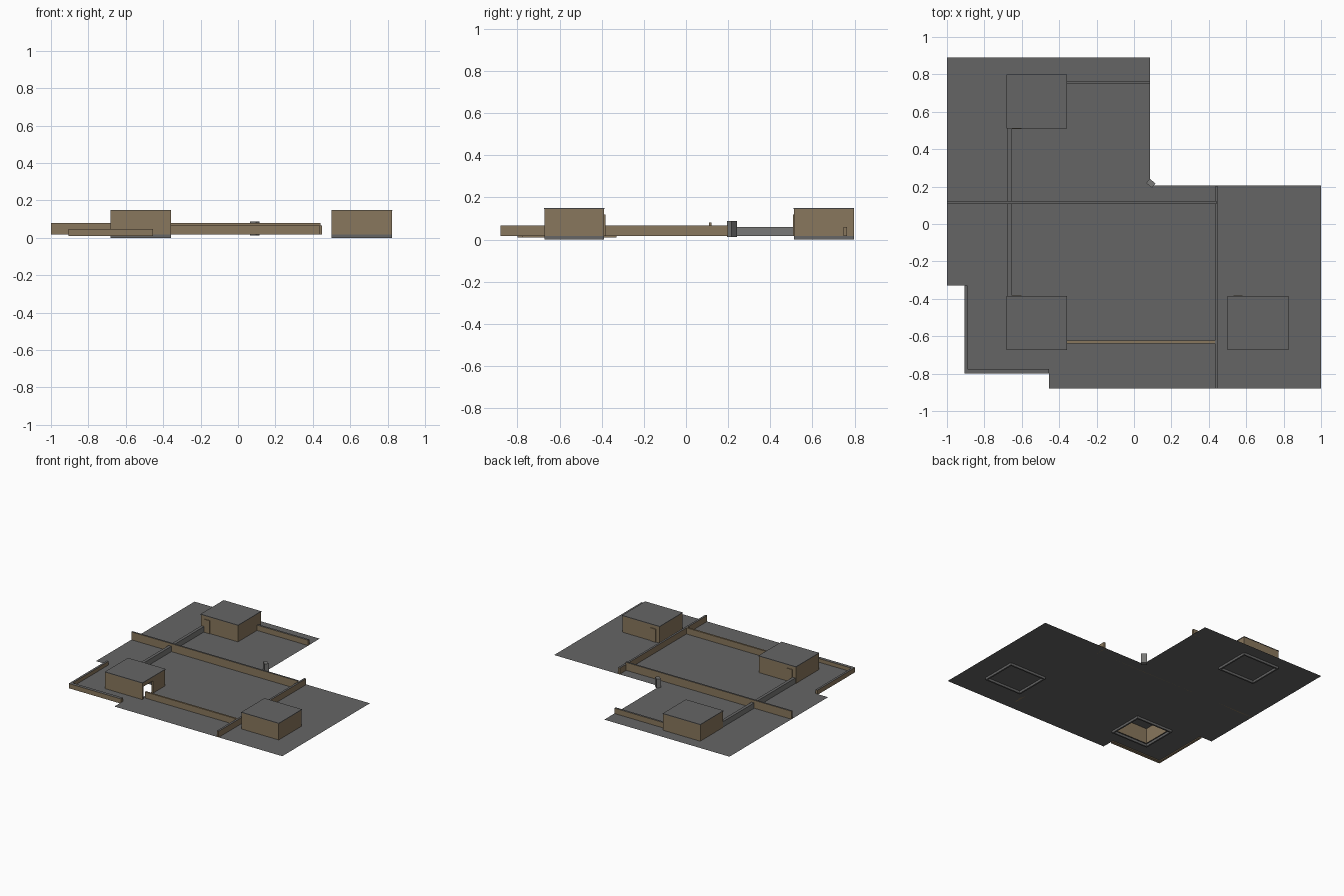
import bpy, bmesh, math
from mathutils import Matrix

if "Cube" in bpy.data.objects:
    bpy.data.objects.remove(bpy.data.objects["Cube"])

def material(name, rgb):
    m = bpy.data.materials.new(name)
    m.diffuse_color = (*rgb, 1)
    m.use_nodes = True
    m.node_tree.nodes["Principled BSDF"].inputs["Base Color"].default_value = m.diffuse_color
    return m

BROWN = material("brown_plaster", (0.25, 0.185, 0.11))
GREY = material("dark_grey", (0.13, 0.13, 0.13))
STONE = material("stone_grey", (0.19, 0.19, 0.185))

def finish(name, bm, mats):
    me = bpy.data.meshes.new(name)
    bm.to_mesh(me)
    bm.free()
    for m in mats:
        me.materials.append(m)
    ob = bpy.data.objects.new(name, me)
    bpy.context.collection.objects.link(ob)
    return ob

def box(name, x0, x1, y0, y1, z0, z1, side=BROWN, top=None):
    """Axis-aligned box; the top faces may take another colour."""
    bm = bmesh.new()
    mat = Matrix.Translation(((x0 + x1) / 2, (y0 + y1) / 2, (z0 + z1) / 2)) @ \
        Matrix.Diagonal((x1 - x0, y1 - y0, z1 - z0, 1))
    bmesh.ops.create_cube(bm, size=1, matrix=mat)
    bm.normal_update()
    if top:
        for f in bm.faces:
            f.material_index = 1 if f.normal.z > 0.5 else 0
    return finish(name, bm, [side, top] if top else [side])

# ground: thin sheet of cells, with cut corners and a hole under the front left house
G = 0.018
xs = [-1, -0.905, -0.66, -0.455, -0.38, 0.085, 1]
ys = [-0.88, -0.795, -0.65, -0.405, -0.33, 0.205, 0.89]

def has_ground(x, y):
    if x > 0.085 and y > 0.205:
        return False
    if x < -0.905 and y < -0.33:
        return False
    if x < -0.455 and y < -0.795:
        return False
    return not (-0.66 < x < -0.38 and -0.65 < y < -0.405)

bm = bmesh.new()
for xa, xb in zip(xs, xs[1:]):
    for ya, yb in zip(ys, ys[1:]):
        if has_ground((xa + xb) / 2, (ya + yb) / 2):
            bm.faces.new([bm.verts.new((x, y, G)) for x, y in
                          ((xa, ya), (xb, ya), (xb, yb), (xa, yb))])
bmesh.ops.remove_doubles(bm, verts=bm.verts[:], dist=1e-4)
finish("ground", bm, [GREY])

# houses: four walls, flat roof, foundation rim and a door plate
T, W, D, H = 0.012, 0.322, 0.283, 0.145

def house(name, x, y, door_back, open_side=False):
    x1, y1 = x + W, y + D
    box(name + "_front_wall", x, x1, y, y + T, G, H)
    box(name + "_back_wall", x, x1, y1 - T, y1, G, H)
    box(name + "_left_wall", x, x + T, y + T, y1 - T, G, H)
    if open_side:
        box(name + "_right_wall", x1 - T, x1, y + 0.13, y1 - T, G, H)
        box(name + "_lintel", x1 - T, x1, y + T, y + 0.13, H - 0.03, H)
    else:
        box(name + "_right_wall", x1 - T, x1, y + T, y1 - T, G, H)
    box(name + "_roof", x - 0.002, x1 + 0.002, y - 0.002, y1 + 0.002, H, 0.15, GREY)
    dy = y1 if door_back else y - 0.005
    box(name + "_door", x + 0.03, x + 0.08, dy, dy + 0.005, G, 0.12)
    # foundation rim showing below the ground
    for i, (a, b) in enumerate(((x, x + T), (x1 - T, x1))):
        box(f"{name}_footing_x{i}", a, b, y, y1, 0.0, G, GREY)
    for i, (a, b) in enumerate(((y, y + T), (y1 - T, y1))):
        box(f"{name}_footing_y{i}", x, x1, a, b, 0.0, G, GREY)

house("back_left_house", -0.681, 0.513, False)
house("front_left_house", -0.681, -0.671, True, open_side=True)
house("front_right_house", 0.501, -0.671, True)

# boundary walls
box("long_middle_wall", -1, 0.44, 0.108, 0.122, G, 0.08, BROWN, GREY)
box("long_right_wall", 0.433, 0.449, -0.88, 0.2, G, 0.066, BROWN, GREY)
box("front_wall", -0.36, 0.435, -0.638, -0.624, G, 0.066)
box("back_wall", -0.36, 0.085, 0.748, 0.764, G, 0.06, BROWN, GREY)
box("left_wall", -0.677, -0.653, -0.388, 0.513, G, 0.06, STONE, GREY)

# low corner wall
box("corner_wall_side", -0.907, -0.89, -0.8, -0.33, 0.01, 0.047, BROWN, GREY)
box("corner_wall_front", -0.907, -0.455, -0.8, -0.775, 0.01, 0.047, BROWN, GREY)

# turned gate post at the inner corner
bm = bmesh.new()
bmesh.ops.create_cube(bm, size=1, matrix=Matrix.Translation((0.09, 0.218, 0.05)) @
                      Matrix.Rotation(math.radians(-40), 4, 'Z') @
                      Matrix.Diagonal((0.04, 0.03, 0.076, 1)))
finish("gate_post", bm, [STONE])
